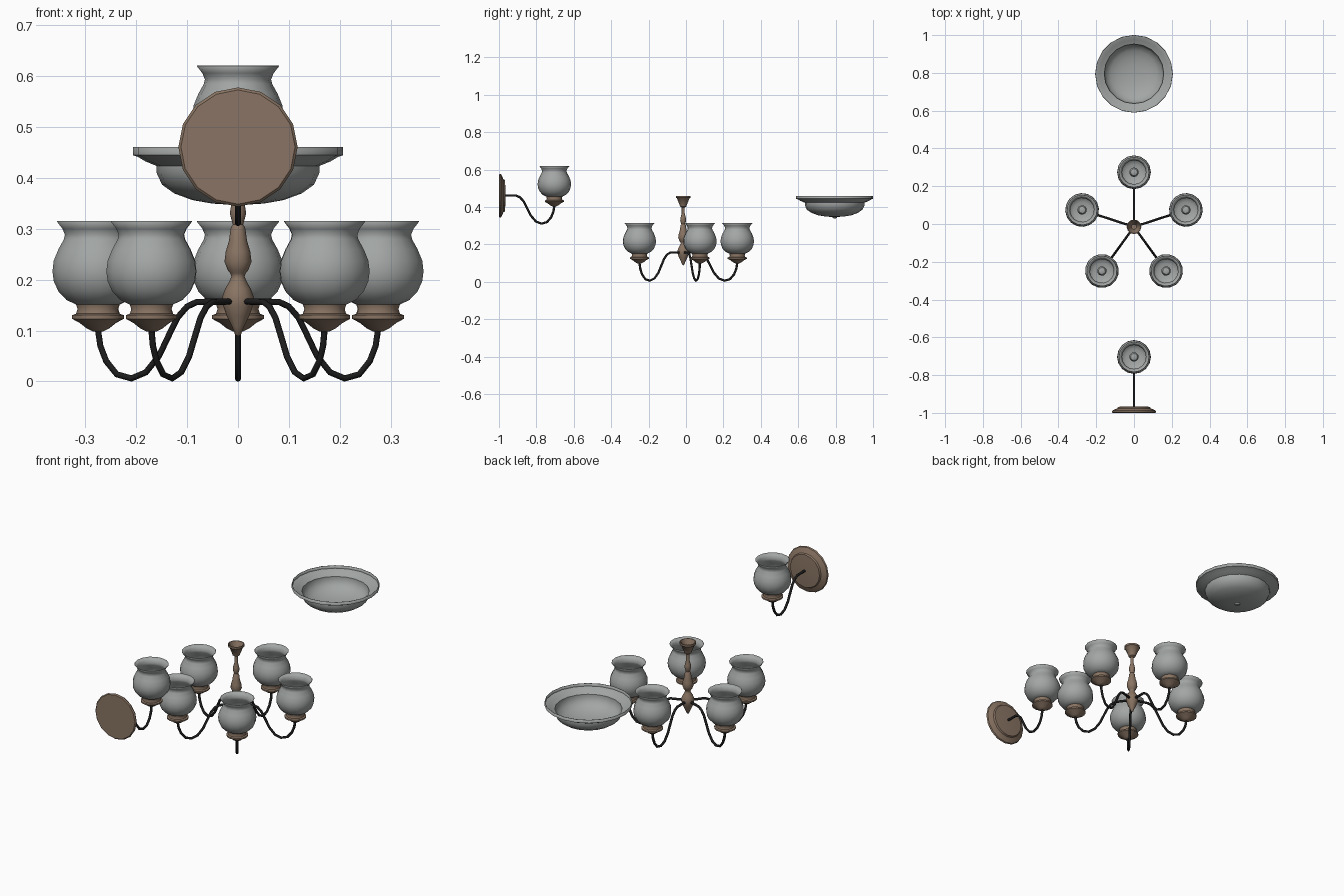
import bpy, bmesh, math
from mathutils import Vector, Matrix

if "Cube" in bpy.data.objects:
    bpy.data.objects.remove(bpy.data.objects["Cube"])


def material(name, rgb):
    m = bpy.data.materials.new(name)
    m.diffuse_color = (*rgb, 1)
    m.use_nodes = True
    m.node_tree.nodes["Principled BSDF"].inputs["Base Color"].default_value = m.diffuse_color
    return m


GLASS = material("grey glass", (0.36, 0.38, 0.37))
BRONZE = material("brown bronze", (0.25, 0.175, 0.125))
IRON = material("black iron", (0.012, 0.012, 0.012))


def smooth(ob, deg):
    bpy.ops.object.select_all(action='DESELECT')
    ob.select_set(True)
    bpy.context.view_layer.objects.active = ob
    bpy.ops.object.shade_smooth_by_angle(angle=math.radians(deg))


def lathe(name, profile, sides, mat, thick=0):
    """Revolve (radius, z) points, listed from bottom to top."""
    bm = bmesh.new()
    rings = [[bm.verts.new((r * math.cos(math.tau * j / sides),
                            r * math.sin(math.tau * j / sides), z))
              for j in range(sides)] for r, z in profile]
    for a, b in zip(rings, rings[1:]):
        for j in range(sides):
            k = (j + 1) % sides
            bm.faces.new((a[j], a[k], b[k], b[j]))
    bmesh.ops.remove_doubles(bm, verts=bm.verts, dist=1e-5)
    me = bpy.data.meshes.new(name)
    bm.to_mesh(me)
    bm.free()
    me.materials.append(mat)
    ob = bpy.data.objects.new(name, me)
    bpy.context.collection.objects.link(ob)
    smooth(ob, 40)
    if thick:
        s = ob.modifiers.new("thickness", 'SOLIDIFY')
        s.thickness = thick
        s.offset = -1
    return ob


def tube(name, pts, radius, mat):
    cu = bpy.data.curves.new(name, 'CURVE')
    cu.dimensions = '3D'
    cu.bevel_depth = radius
    cu.bevel_resolution = 2
    cu.use_fill_caps = True
    sp = cu.splines.new('POLY')
    sp.points.add(len(pts) - 1)
    for p, (r, z) in zip(sp.points, pts):
        p.co = (r, 0, z, 1)
    cu.materials.append(mat)
    ob = bpy.data.objects.new(name, cu)
    bpy.context.collection.objects.link(ob)
    bpy.ops.object.select_all(action='DESELECT')
    ob.select_set(True)
    bpy.context.view_layer.objects.active = ob
    bpy.ops.object.convert(target='MESH')
    ob = bpy.context.view_layer.objects.active
    smooth(ob, 50)
    return ob


R = 0.289        # arm reach
CY = -0.015      # chandelier centre

# One lamp: arm, cup, shade and bulb
arm_path = [(.02, .157), (.085, .156), (.105, .147), (.125, .125), (.143, .09),
            (.163, .05), (.19, .018), (.22, .006), (.25, .014), (.272, .04),
            (.284, .07), (R, .102)]
cup = [(0, .097), (.01, .098), (.022, .104), (.036, .115), (.051, .123), (.051, .130),
       (.043, .133), (.040, .142), (.043, .151), (0, .151)]
shade = [(0, .151), (.043, .151), (.062, .160), (.078, .177), (.087, .197),
         (.0895, .216), (.087, .237), (.078, .259), (.067, .279), (.065, .288),
         (.070, .300), (.081, .314)]
bulb = [(0, .152), (.014, .154), (.015, .17), (.024, .185), (.025, .2),
        (.018, .214), (0, .22)]
parts = [(tube("arm", arm_path, .0062, IRON), 0),
         (lathe("lamp_cup", cup, 16, BRONZE), R),
         (lathe("lamp_shade", shade, 16, GLASS, .002), R),
         (lathe("lamp_bulb", bulb, 12, GLASS), R)]


def place(ob, reach, centre, angle):
    ob.matrix_world = (Matrix.Translation(centre) @ Matrix.Rotation(angle, 4, 'Z')
                       @ Matrix.Translation((reach, 0, 0)))


# Five chandelier lamps, plus one wall lamp
spots = [(Vector((0, CY, 0)), math.radians(90 + 72 * i)) for i in range(5)]
spots.append((Vector((0, -.993, .305)), math.radians(90)))
for n, (centre, angle) in enumerate(spots):
    for ob, reach in parts:
        o = ob
        if n:
            o = ob.copy()
            bpy.context.collection.objects.link(o)
            o.name = ("wall_" if n == 5 else "") + ob.name.split(".")[0]
        place(o, reach, centre, angle)

# Turned central stem with ceiling cup
stem = lathe("central_stem", [
    (0, .088), (.006, .092), (.012, .108), (.022, .128), (.029, .148), (.031, .166),
    (.025, .182), (.016, .198), (.013, .206), (.015, .212), (.020, .218),
    (.0265, .235), (.024, .255), (.018, .275), (.014, .302), (.010, .308),
    (.013, .318), (.016, .330), (.014, .343), (.008, .365), (.008, .398),
    (.017, .403), (.019, .410), (.034, .447), (.039, .450), (.039, .460),
    (.035, .460), (.014, .412), (0, .412)], 12, BRONZE)
stem.location.y = CY

# Wall plate
plate = lathe("wall_plate", [
    (0, 0), (.112, 0), (.117, .005), (.114, .012), (.098, .020), (.088, .024),
    (.084, .032), (.05, .034), (0, .035)], 16, BRONZE)
plate.matrix_world = (Matrix.Translation((0, -1, .46))
                      @ Matrix.Rotation(math.radians(-90), 4, 'X'))

# Ceiling bowl with small finial
bowl = lathe("ceiling_bowl", [
    (0, .346), (.05, .349), (.09, .356), (.125, .369), (.149, .386), (.160, .410),
    (.160, .423), (.182, .432), (.197, .441), (.206, .444), (.206, .460)],
    20, GLASS, .003)
bowl.location.y = .795
finial = lathe("bowl_finial", [(0, .339), (.010, .340), (.014, .348), (0, .350)],
               12, GLASS)
finial.location.y = .795
